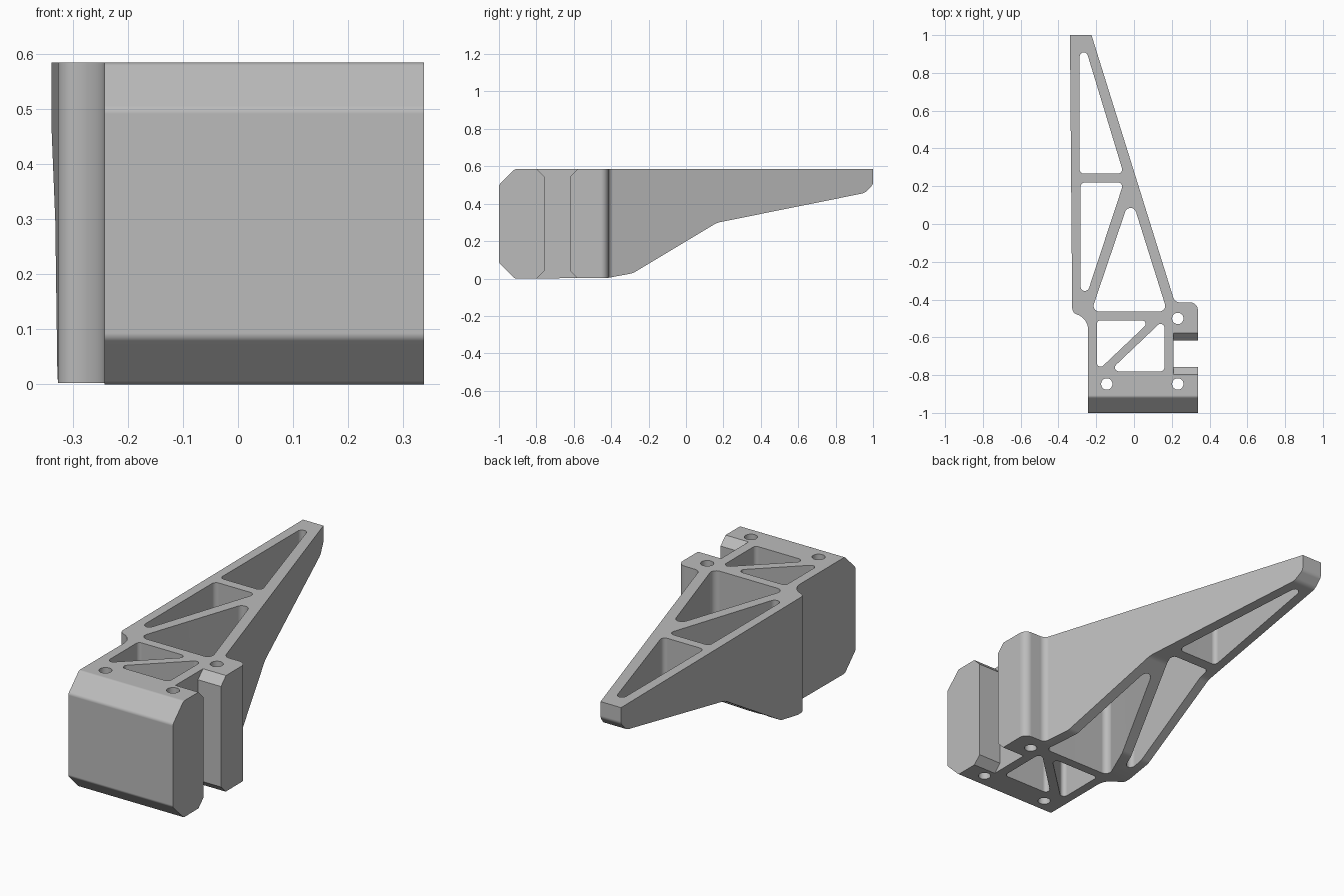
import bpy, bmesh, math
from mathutils import Vector

cube = bpy.data.objects.get("Cube")
if cube:
    bpy.data.objects.remove(cube, do_unlink=True)

grey = bpy.data.materials.new("light_grey")
grey.use_nodes = True
colour = (0.5, 0.5, 0.5, 1)
grey.diffuse_color = colour
grey.node_tree.nodes["Principled BSDF"].inputs["Base Color"].default_value = colour

HEIGHT = 0.585


def rounded(corners, default=0.0, steps=7):
    """Replace each (x, y[, radius]) corner with a tangent arc."""
    pts = []
    n = len(corners)
    for i, c in enumerate(corners):
        r = c[2] if len(c) > 2 else default
        p = Vector(c[:2])
        if r == 0:
            pts.append(p)
            continue
        a = (Vector(corners[i - 1][:2]) - p).normalized()
        b = (Vector(corners[(i + 1) % n][:2]) - p).normalized()
        half = a.angle(b) / 2
        centre = p + (a + b).normalized() * r / math.sin(half)
        start = p + a * r / math.tan(half) - centre
        end = p + b * r / math.tan(half) - centre
        t0 = math.atan2(start.y, start.x)
        turn = math.atan2(start.x * end.y - start.y * end.x, start.dot(end))
        for k in range(steps + 1):
            t = t0 + turn * k / steps
            pts.append(centre + Vector((math.cos(t), math.sin(t))) * r)
    return pts


def add_prism(bm, pts, lo, hi, axis="z"):
    """Extrude an outline along z (points are x, y) or x (points are y, z)."""
    place = (lambda p, d: (p.x, p.y, d)) if axis == "z" else (lambda p, d: (d, p.x, p.y))
    face = bm.faces.new([bm.verts.new(place(p, lo)) for p in pts])
    out = bmesh.ops.extrude_face_region(bm, geom=[face])
    moved = [v for v in out["geom"] if isinstance(v, bmesh.types.BMVert)]
    shift = (0, 0, hi - lo) if axis == "z" else (hi - lo, 0, 0)
    bmesh.ops.translate(bm, verts=moved, vec=shift)


def make_object(name, bm):
    bmesh.ops.recalc_face_normals(bm, faces=bm.faces)
    mesh = bpy.data.meshes.new(name)
    bm.to_mesh(mesh)
    bm.free()
    mesh.materials.append(grey)
    obj = bpy.data.objects.new(name, mesh)
    bpy.context.collection.objects.link(obj)
    return obj


# Plan outline: tapered arm, clamp block and side ear
plan = rounded([
    (-0.339, 1), (-0.225, 1), (0.216, -0.415, 0.035), (0.338, -0.415, 0.04),
    (0.338, -1), (-0.243, -1), (-0.243, -0.5, 0.085), (-0.327, -0.47, 0.035)])
bm = bmesh.new()
add_prism(bm, plan, -0.1, HEIGHT + 0.1)
bracket = make_object("bracket_body", bm)

# Side profile: chamfered block front, arm rising to the tip
side = rounded([
    (-1, 0.085, 0.02), (-0.915, 0, 0.02), (-0.42, 0.003), (-0.285, 0.028, 0.08),
    (0.165, 0.298, 0.1), (0.955, 0.457, 0.05), (1, 0.503, 0.03), (1, HEIGHT),
    (-0.915, HEIGHT, 0.02), (-1, 0.5, 0.02)])
bm = bmesh.new()
add_prism(bm, side, -0.5, 0.5, "x")
profile = make_object("side_profile_cutter", bm)

# Triangular lightening pockets, each with its corner radius
pockets = [
    (0.022, [(-0.288, 1.035), (-0.288, 0.267), (-0.055, 0.267)]),
    (0.023, [(-0.283, 0.22), (-0.283, -0.475), (-0.054, 0.22)]),
    (0.03, [(-0.017, 0.152), (-0.226, -0.463), (0.176, -0.463)]),
    (0.019, [(-0.196, -0.51), (-0.196, -0.781), (0.09, -0.51)]),
    (0.02, [(0.161, -0.502), (0.161, -0.78), (-0.131, -0.78)])]
bm = bmesh.new()
for radius, corners in pockets:
    add_prism(bm, rounded(corners, radius), -0.2, 0.8)

# Bolt holes
for x, y in [(0.232, -0.5), (-0.144, -0.847), (0.232, -0.847)]:
    ring = [Vector((x + 0.03 * math.cos(math.tau * k / 32),
                    y + 0.03 * math.sin(math.tau * k / 32))) for k in range(32)]
    add_prism(bm, ring, -0.2, 0.8)

# Side slot, flared at the top and bottom
near, far, flare = -0.757, -0.618, 0.04
over = flare + 0.1
slot = [(near - over, -0.1), (far + over, -0.1), (far, flare), (far, HEIGHT - flare),
        (far + over, HEIGHT + 0.1), (near - over, HEIGHT + 0.1),
        (near, HEIGHT - flare), (near, flare)]
add_prism(bm, [Vector(p) for p in slot], 0.21, 0.5, "x")
openings = make_object("openings_cutter", bm)

# Cut the body, then bake the result and drop the cutters
for cutter, operation in [(profile, "INTERSECT"), (openings, "DIFFERENCE")]:
    cutter.hide_render = True
    mod = bracket.modifiers.new(cutter.name, "BOOLEAN")
    mod.operation = operation
    mod.solver = "EXACT"
    mod.object = cutter
graph = bpy.context.evaluated_depsgraph_get()
baked = bpy.data.meshes.new_from_object(bracket.evaluated_get(graph))
bracket.modifiers.clear()
bracket.data = baked
baked.materials.clear()
baked.materials.append(grey)
for face in baked.polygons:
    face.material_index = 0
for cutter in (profile, openings):
    bpy.data.objects.remove(cutter, do_unlink=True)

# Smooth the fillets and keep the flats flat
for obj in bpy.context.selected_objects:
    obj.select_set(False)
bracket.select_set(True)
bpy.context.view_layer.objects.active = bracket
bpy.ops.object.shade_smooth_by_angle(angle=math.radians(30))
weighted = bracket.modifiers.new("flat_faces", "WEIGHTED_NORMAL")
weighted.keep_sharp = True
